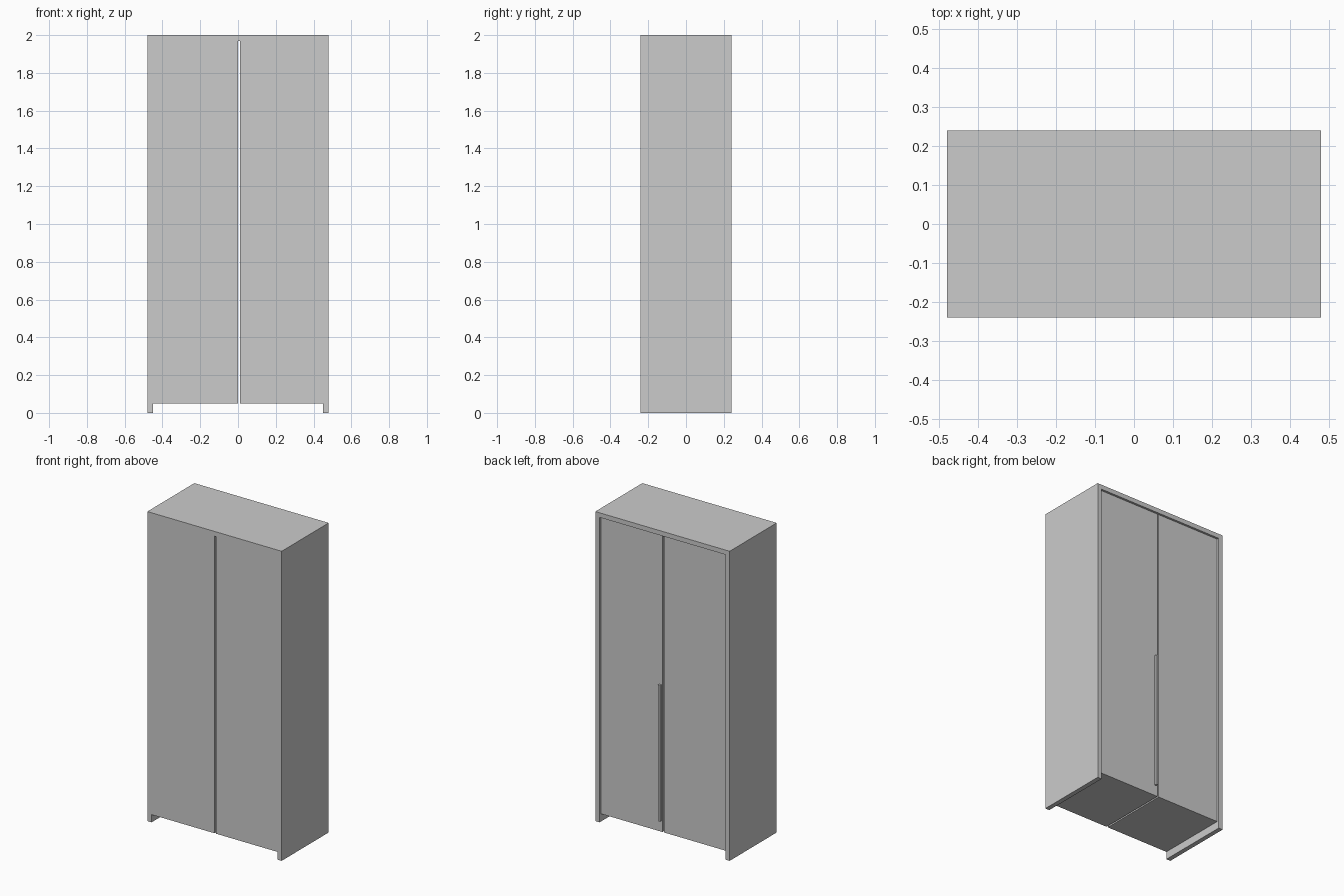
import bpy

if "Cube" in bpy.data.objects:
    bpy.data.objects.remove(bpy.data.objects["Cube"])


def box(name, lo, hi):
    """Axis-aligned box between two corners."""
    size = [b - a for a, b in zip(lo, hi)]
    centre = [(a + b) / 2 for a, b in zip(lo, hi)]
    bpy.ops.mesh.primitive_cube_add(size=1, location=centre)
    ob = bpy.context.object
    ob.name = name
    ob.scale = size
    bpy.ops.object.transform_apply(location=False, rotation=False, scale=True)
    return ob


W, D, H = 0.48, 0.24, 2.0      # half width, half depth, height
T = 0.03                       # board thickness
BASE = 0.05                    # underside of the compartments
DOOR = D - 0.014               # door face, set back inside the frame

# Side boards reaching the floor, and the top between them
box("left_side", (-W, -D, 0), (-W + T, D, H))
box("right_side", (W - T, -D, 0), (W, D, H))
box("top_board", (-W + T, -D, H - T), (W - T, D, H))

# Two compartments with a narrow open slit between them
box("left_compartment", (-W + T, -D, BASE), (0, DOOR, H - T))
box("right_compartment", (0.01, -D, BASE), (W - T, DOOR, H - T))

# Long slim handle on one door
box("door_handle", (0.018, DOOR, 0.12), (0.032, D, 1.0))
